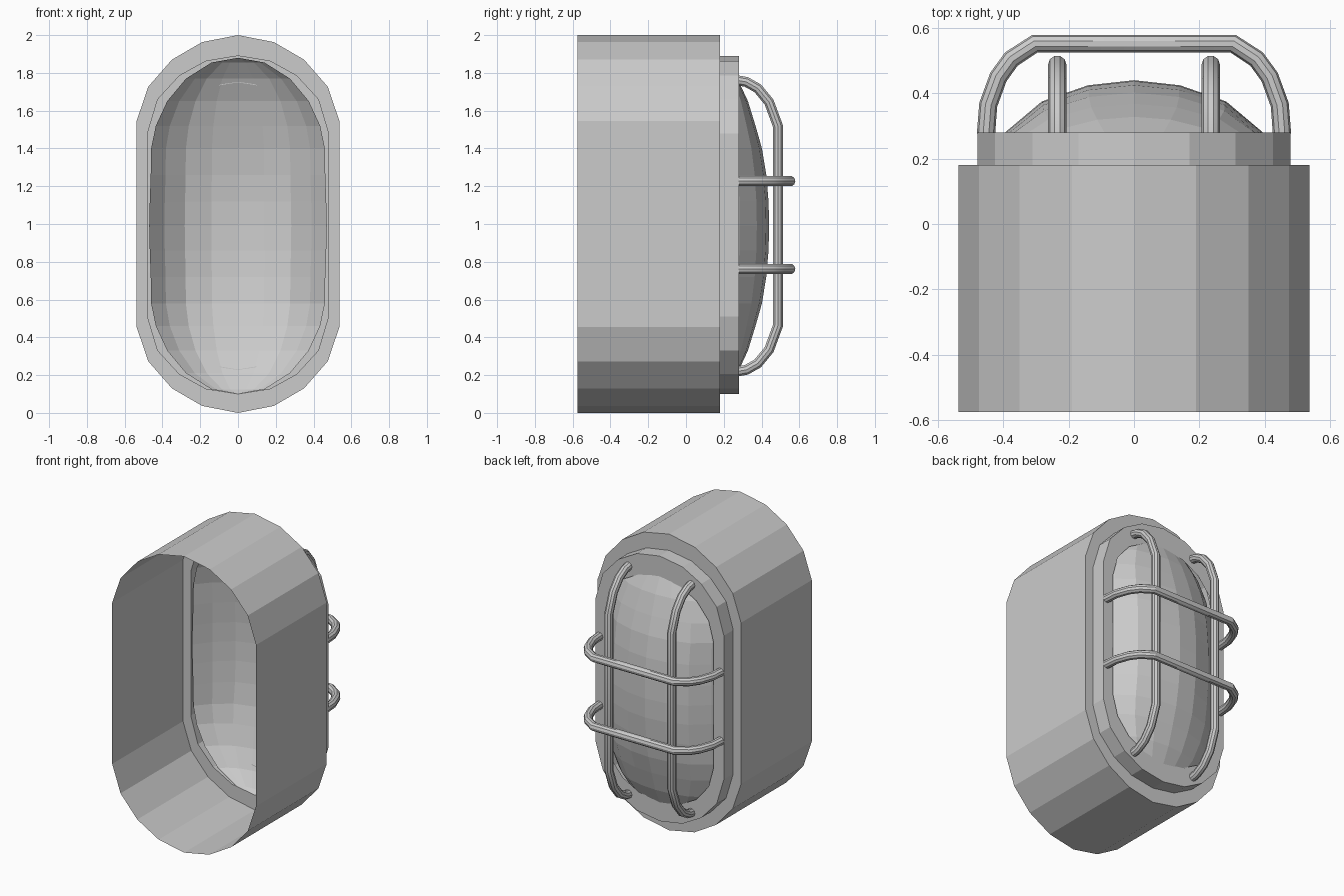
import bpy, bmesh

if "Cube" in bpy.data.objects:
    bpy.data.objects.remove(bpy.data.objects["Cube"])

def make_object(name, bm):
    bmesh.ops.remove_doubles(bm, verts=bm.verts, dist=0.0005)
    bmesh.ops.recalc_face_normals(bm, faces=bm.faces)
    me = bpy.data.meshes.new(name)
    bm.to_mesh(me)
    bm.free()
    ob = bpy.data.objects.new(name, me)
    bpy.context.collection.objects.link(ob)
    return ob

def skin(name, rows, closed):
    """Join successive rows of points with quads."""
    bm = bmesh.new()
    vs = [[bm.verts.new(p) for p in r] for r in rows]
    n = len(rows[0])
    for a, b in zip(vs, vs[1:]):
        for i in range(n if closed else n - 1):
            j = (i + 1) % n
            bm.faces.new((a[i], a[j], b[j], b[i]))
    return make_object(name, bm)

def outline(quarter, zc, y):
    """Mirror a quarter outline (x, height above centre) into a full loop."""
    right = quarter + [(x, -h) for x, h in reversed(quarter)]
    left = [(-x, h) for x, h in reversed(right[1:-1])]
    return [(x, y, zc + h) for x, h in right + left]

BODY = [(0, 1.0), (.19, .963), (.35, .87), (.475, .727), (.537, .545)]
COLLAR = [(0, .895), (.17, .867), (.31, .79), (.425, .665), (.479, .485)]
HOLE = [(0, .76), (.155, .735), (.275, .67), (.365, .56), (.403, .42)]

# housing: side wall open at the front, plus the stepped back plate
skin("housing", [outline(BODY, 1, -.575), outline(BODY, 1, .18),
                 outline(COLLAR, .995, .18)], True)

# collar: short wall and flat rim around the lens
skin("collar", [outline(COLLAR, .995, .18), outline(COLLAR, .995, .28),
                outline(HOLE, .99, .28)], True)

# lens: rows of (height, half width, bulge), lofted with one cross-section
half = [(.0, .47, .26), (.13, .467, .257), (.27, .462, .245), (.41, .46, .222),
        (.53, .435, .188), (.66, .375, .148), (.78, .275, .092), (.865, .14, .03), (.89, 0, 0)]
section = [(0, 1), (.30, .94), (.60, .75), (.83, .40), (1, 0)]
section = [(-u, h) for u, h in reversed(section[1:])] + section
levels = [(-z, w, b) for z, w, b in reversed(half[1:])] + half
skin("lens", [[(w * u, .18 + b * h, .99 + z) for u, h in section]
              for z, w, b in levels], False)

# guard bars: bent round wires
def bar(name, pts):
    cu = bpy.data.curves.new(name, 'CURVE')
    cu.dimensions = '3D'
    cu.bevel_depth = .028
    cu.bevel_resolution = 3
    cu.use_fill_caps = True
    sp = cu.splines.new('POLY')
    sp.points.add(len(pts) - 1)
    for p, co in zip(sp.points, pts):
        p.co = (*co, 1)
    ob = bpy.data.objects.new(name, cu)
    bpy.context.collection.objects.link(ob)
    bpy.ops.object.select_all(action='DESELECT')
    ob.select_set(True)
    bpy.context.view_layer.objects.active = ob
    bpy.ops.object.convert(target='MESH')
    bpy.ops.object.shade_smooth_by_angle()

bend_v = [(.275, .77), (.32, .762), (.38, .728), (.44, .655), (.488, .525)]
path_v = bend_v + [(y, -h) for y, h in reversed(bend_v)]
for side, x in (("left", -.235), ("right", .235)):
    bar("upright_bar_" + side, [(x, y, .99 + h) for y, h in path_v])

bend_h = [(.453, .275), (.446, .365), (.415, .45), (.375, .505), (.303, .552)]
path_h = [(-x, y) for x, y in bend_h] + list(reversed(bend_h))
for level, z in (("lower", .762), ("upper", 1.227)):
    bar("cross_bar_" + level, [(x, y, z) for x, y in path_h])
